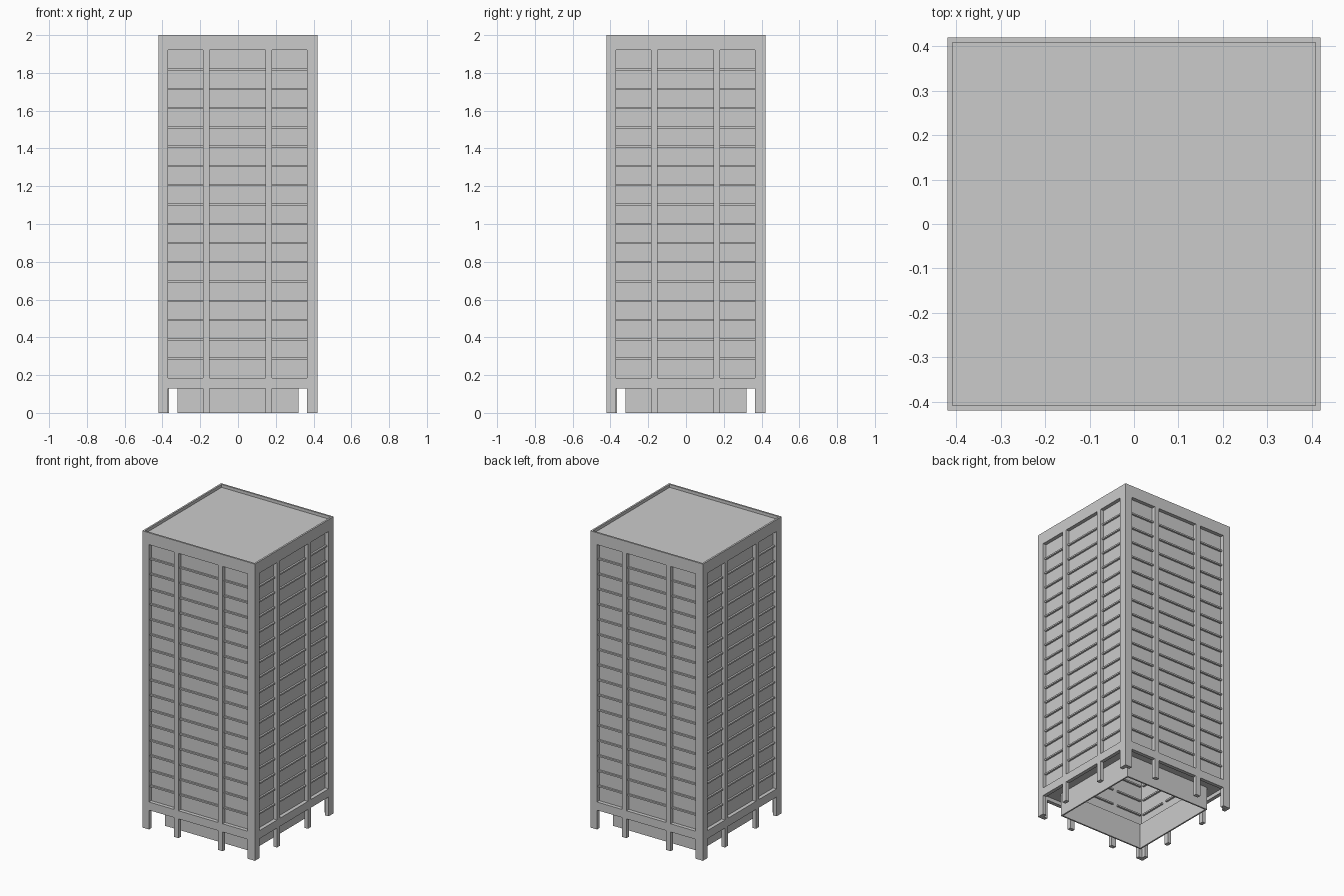
import bpy
import bmesh
from math import pi
from mathutils import Matrix, Vector

cube = bpy.data.objects.get("Cube")
if cube:
    bpy.data.objects.remove(cube, do_unlink=True)

# One concrete colour for the whole tower
concrete = bpy.data.materials.new("concrete_grey")
concrete.use_nodes = True
grey = (0.6, 0.6, 0.6, 1)
concrete.diffuse_color = grey
concrete.node_tree.nodes["Principled BSDF"].inputs["Base Color"].default_value = grey

HALF = 0.42             # half width of the tower
FRAME = 0.025           # frame thickness
INNER = HALF - FRAME
PARAPET = 0.012         # parapet thickness
ROOF = 1.98
SILL, HEAD = 0.185, 1.92    # bottom and top of the window bays
SKIRT = 0.13            # underside of the lowest beam
PODIUM = 0.32           # half width of the podium
FLOORS = 17
BAYS = [(-0.37, -0.185), (-0.15, 0.145), (0.18, 0.365)]


def add_box(bm, x, y, z):
    """Add a box from three (low, high) ranges."""
    size = Vector([r[1] - r[0] for r in (x, y, z)])
    centre = Vector([(r[1] + r[0]) / 2 for r in (x, y, z)])
    bmesh.ops.create_cube(bm, size=1, matrix=Matrix.Translation(centre) @ Matrix.Diagonal(size).to_4x4())


def make(name, boxes, turn=0):
    bm = bmesh.new()
    for box in boxes:
        add_box(bm, *box)
    bm.transform(Matrix.Rotation(turn, 4, "Z"))
    mesh = bpy.data.meshes.new(name)
    bm.to_mesh(mesh)
    bm.free()
    mesh.materials.append(concrete)
    obj = bpy.data.objects.new(name, mesh)
    bpy.context.collection.objects.link(obj)
    return obj


# Piers fill the spaces between bays and run down to the ground as feet
edges = [-HALF] + [x for bay in BAYS for x in bay] + [INNER]
piers = list(zip(edges[::2], edges[1::2]))
depth = (-HALF, -INNER)
step = (HEAD - SILL) / FLOORS

for i, side in enumerate(("front", "left", "back", "right")):
    turn = i * pi / 2

    # Structural frame: piers with beams spanning each bay
    frame = [(p, depth, (0, ROOF - 0.005)) for p in piers]
    for bay in BAYS:
        frame.append((bay, depth, (SKIRT, SILL)))
        frame.append((bay, depth, (HEAD, ROOF - 0.005)))
    make(side + "_frame", frame, turn)

    # Recessed wall behind the frame
    wall = ((-INNER, INNER - 0.01), (-INNER, -INNER + 0.01), (SILL - 0.03, ROOF - 0.02))
    make(side + "_wall", [wall], turn)

    # Thin floor ledges across every bay
    ledges = []
    for n in range(1, FLOORS):
        z = SILL + n * step
        for bay in BAYS:
            ledges.append((bay, (-INNER - 0.012, -INNER + 0.022), (z - 0.005, z + 0.005)))
    make(side + "_floor_ledges", ledges, turn)

    # Parapet rim around the roof
    rim = ((-HALF, HALF - PARAPET), (-HALF, -HALF + PARAPET), (ROOF - 0.005, 2))
    make(side + "_parapet", [rim], turn)

    # Hollow podium wall and the soffit that joins it to the tower
    podium = ((-PODIUM, PODIUM - 0.01), (-PODIUM, -PODIUM + 0.01), (0, 0.165))
    make(side + "_podium_wall", [podium], turn)
    soffit = ((-INNER, PODIUM - 0.01), (-INNER, -PODIUM + 0.01), (0.155, 0.17))
    make(side + "_soffit", [soffit], turn)

# Flat roof sunk inside the parapet
roof_half = HALF - PARAPET
make("roof", [((-roof_half, roof_half), (-roof_half, roof_half), (ROOF - 0.02, ROOF))])
